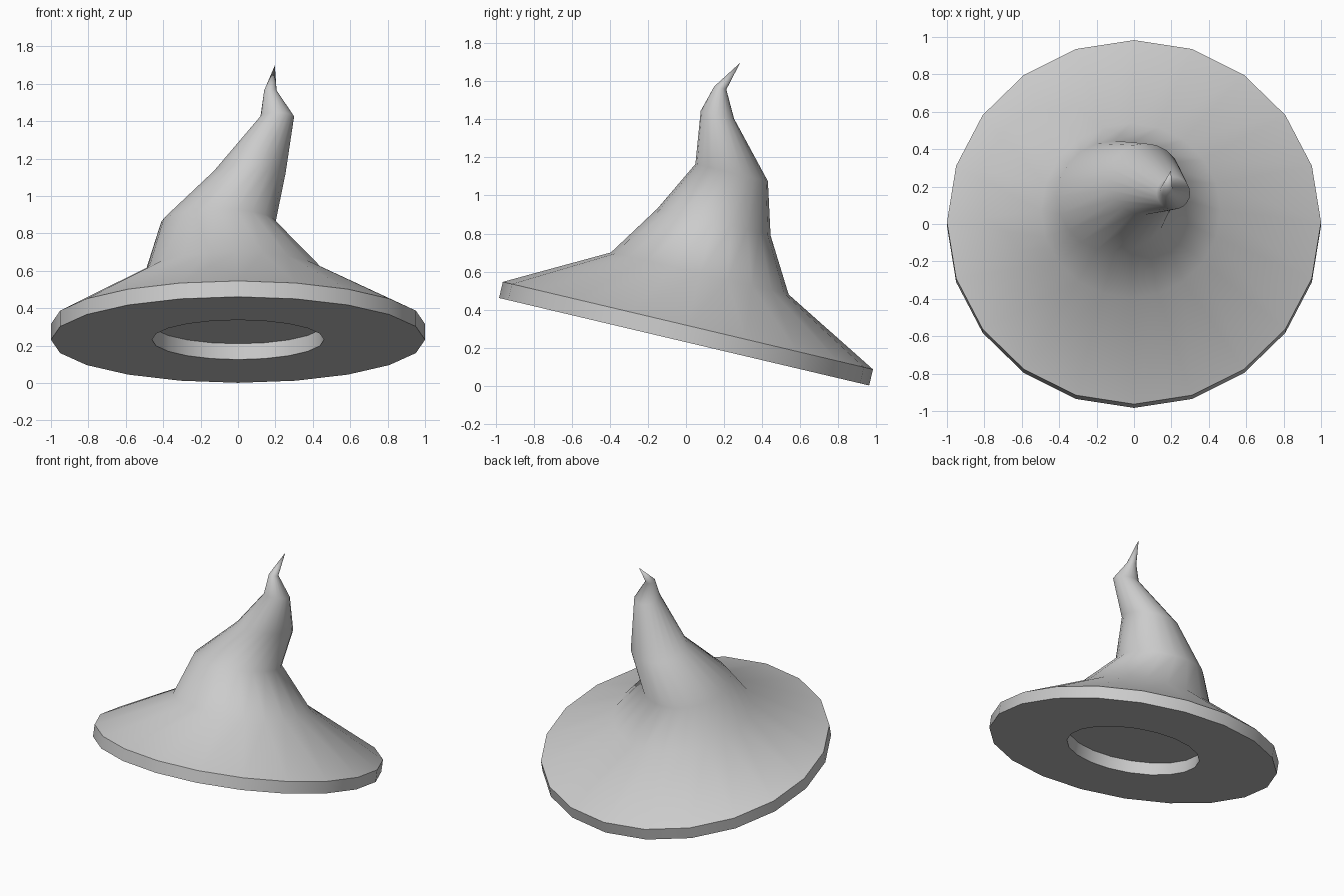
import bpy, bmesh
from math import radians, sin, cos, tau
from mathutils import Matrix, Vector

if "Cube" in bpy.data.objects:
    bpy.data.objects.remove(bpy.data.objects["Cube"])

SIDES = 20
TILT = Matrix.Rotation(radians(-13.3), 3, 'X')
UP = TILT @ Vector((0, 0, 1))
BASE = Vector((0, -0.01, 0.231))
THICK = 0.087

bm = bmesh.new()


def ring(center, radius):
    """Tilted circle of vertices."""
    c = Vector(center)
    return [bm.verts.new(c + TILT @ Vector((radius * cos(tau * i / SIDES),
                                            radius * sin(tau * i / SIDES), 0)))
            for i in range(SIDES)]


def bridge(a, b):
    for i in range(SIDES):
        j = (i + 1) % SIDES
        bm.faces.new((a[i], a[j], b[j], b[i]))


# From head recess, across the brim, up the crooked cone
sections = [
    (BASE + UP * THICK, 0.46),
    (BASE, 0.46),
    (BASE, 1.0),
    (BASE + UP * THICK, 1.0),
    ((-0.017, 0.0725, 0.59), 0.48),
    ((-0.105, 0.147, 0.86), 0.306),
    ((0.058, 0.24, 1.12), 0.196),
    ((0.21, 0.165, 1.425), 0.09),
    ((0.173, 0.18, 1.565), 0.033),
]
rings = [ring(c, r) for c, r in sections]
for a, b in zip(rings, rings[1:]):
    bridge(a, b)

# Recess ceiling and pointed tip
bm.faces.new(rings[0])
tip = bm.verts.new((0.197, 0.285, 1.698))
for i in range(SIDES):
    bm.faces.new((rings[-1][i], rings[-1][(i + 1) % SIDES], tip))

bmesh.ops.recalc_face_normals(bm, faces=bm.faces)
mesh = bpy.data.meshes.new("pointed_hat")
bm.to_mesh(mesh)
bm.free()
hat = bpy.data.objects.new("pointed_hat", mesh)
bpy.context.collection.objects.link(hat)

# Smooth cloth with a crisp brim edge
bpy.context.view_layer.objects.active = hat
hat.select_set(True)
bpy.ops.object.shade_smooth_by_angle(angle=radians(55))
